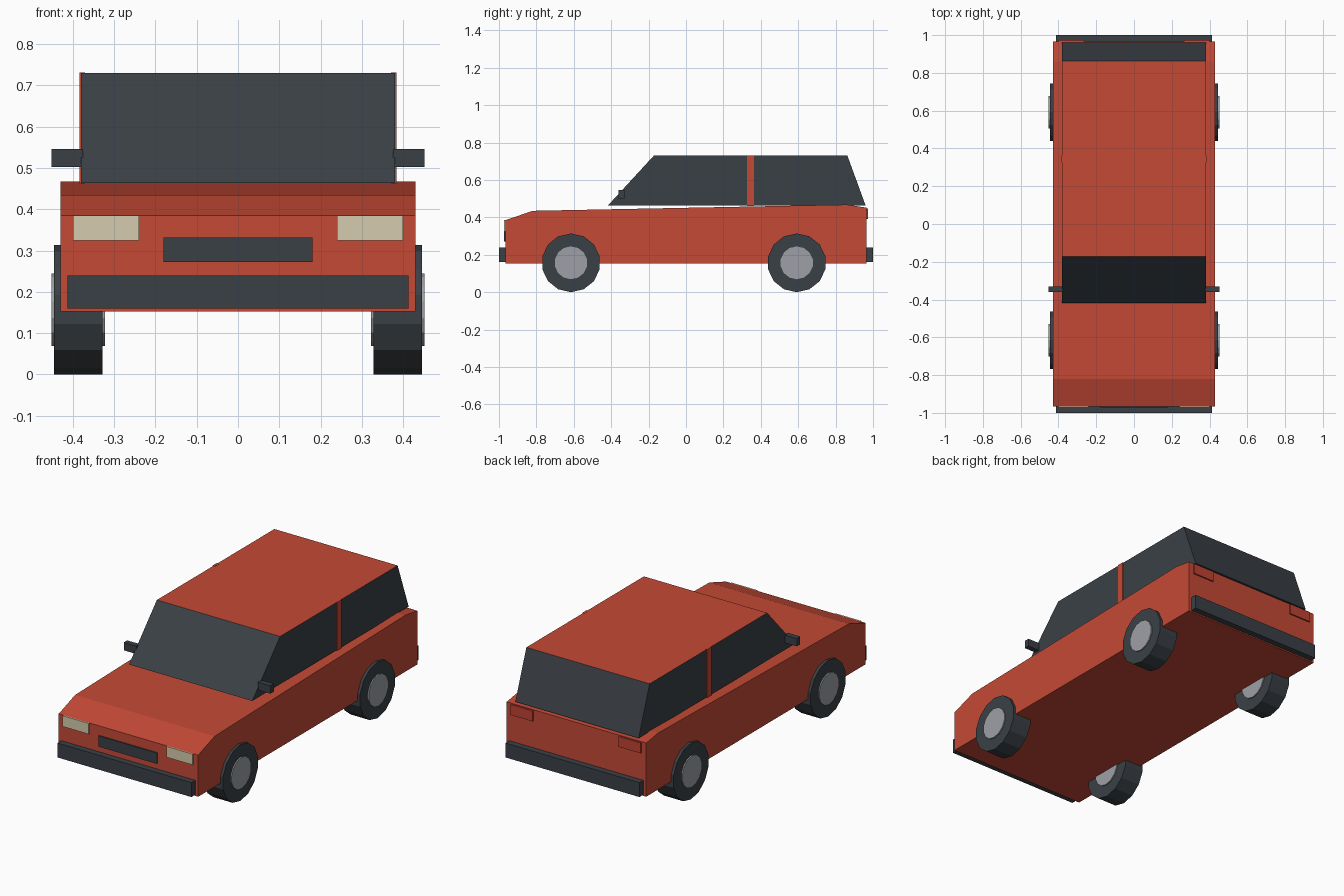
import bpy
import bmesh
import math
from mathutils import Matrix

cube = bpy.data.objects.get("Cube")
if cube:
    bpy.data.objects.remove(cube, do_unlink=True)


def material(name, color):
    mat = bpy.data.materials.new(name)
    mat.use_nodes = True
    rgba = (*color, 1.0)
    mat.diffuse_color = rgba
    mat.node_tree.nodes["Principled BSDF"].inputs["Base Color"].default_value = rgba
    return mat


RED = material("red paint", (0.55, 0.067, 0.036))
DARK = material("dark grey", (0.042, 0.051, 0.061))
SILVER = material("hub silver", (0.34, 0.35, 0.38))
CREAM = material("lamp cream", (0.66, 0.60, 0.42))
TAIL = material("tail lamp red", (0.53, 0.055, 0.032))


def finish(name, bm, *mats):
    bmesh.ops.recalc_face_normals(bm, faces=bm.faces)
    mesh = bpy.data.meshes.new(name)
    bm.to_mesh(mesh)
    bm.free()
    for mat in mats:
        mesh.materials.append(mat)
    obj = bpy.data.objects.new(name, mesh)
    bpy.context.collection.objects.link(obj)
    return obj


def side_profile(name, points, half_width, *mats):
    """Extrude a (y, z) outline symmetrically across x."""
    bm = bmesh.new()
    face = bm.faces.new([bm.verts.new((-half_width, y, z)) for y, z in points])
    out = bmesh.ops.extrude_face_region(bm, geom=[face])
    verts = [g for g in out["geom"] if isinstance(g, bmesh.types.BMVert)]
    bmesh.ops.translate(bm, verts=verts, vec=(2 * half_width, 0, 0))
    return finish(name, bm, *mats)


def box(name, x, y, z, mat):
    """Box from (min, max) ranges on each axis."""
    bm = bmesh.new()
    bmesh.ops.create_cube(bm, size=1)
    for v in bm.verts:
        for i, (lo, hi) in enumerate((x, y, z)):
            v.co[i] = hi if v.co[i] > 0 else lo
    return finish(name, bm, mat)


def disc(name, x, y, z, radius, width, mat):
    """Fourteen-sided cylinder along x with a corner at the bottom."""
    bm = bmesh.new()
    bmesh.ops.create_cone(bm, cap_ends=True, segments=14, radius1=radius,
                          radius2=radius, depth=width)
    # Corner direction is chosen so that one vertex points straight down
    first = min(bm.verts, key=lambda v: abs(math.atan2(v.co.y, v.co.x)))
    turn = -math.atan2(first.co.y, first.co.x)
    bm.transform(Matrix.Translation((x, y, z))
                 @ Matrix.Rotation(math.pi / 2, 4, 'Y')
                 @ Matrix.Rotation(turn, 4, 'Z'))
    return finish(name, bm, mat)


# Lower body with sloped nose and tail
side_profile("body", [(-0.965, 0.153), (-0.965, 0.385), (-0.82, 0.435),
                      (0.86, 0.468), (0.965, 0.452), (0.965, 0.153)], 0.43, RED)

# Glass cabin with a painted roof
cabin = side_profile("cabin", [(-0.417, 0.464), (-0.172, 0.73),
                               (0.863, 0.73), (0.96, 0.464)], 0.38, DARK, RED)
for poly in cabin.data.polygons:
    if poly.normal.z > 0.9:
        poly.material_index = 1

# Grille and bumpers
box("grille", (-0.18, 0.18), (-0.972, -0.96), (0.272, 0.332), DARK)
box("front_bumper", (-0.413, 0.413), (-1.0, -0.96), (0.16, 0.24), DARK)
box("rear_bumper", (-0.413, 0.413), (0.96, 1.0), (0.16, 0.24), DARK)

# Paired parts
for side, s in (("left", 1), ("right", -1)):
    def span(a, b):
        return tuple(sorted((s * a, s * b)))

    box(f"{side}_headlight", span(0.24, 0.40), (-0.972, -0.96), (0.325, 0.385), CREAM)
    box(f"{side}_tail_light", span(0.265, 0.40), (0.96, 0.973), (0.39, 0.448), TAIL)
    box(f"{side}_mirror", span(0.375, 0.452), (-0.36, -0.33), (0.502, 0.546), DARK)
    box(f"{side}_door_pillar", span(0.37, 0.384), (0.325, 0.363), (0.462, 0.731), RED)
    for end, y in (("front", -0.615), ("rear", 0.592)):
        disc(f"{end}_{side}_tire", s * 0.387, y, 0.157, 0.157, 0.117, DARK)
        disc(f"{end}_{side}_hub", s * 0.387, y, 0.157, 0.088, 0.13, SILVER)
